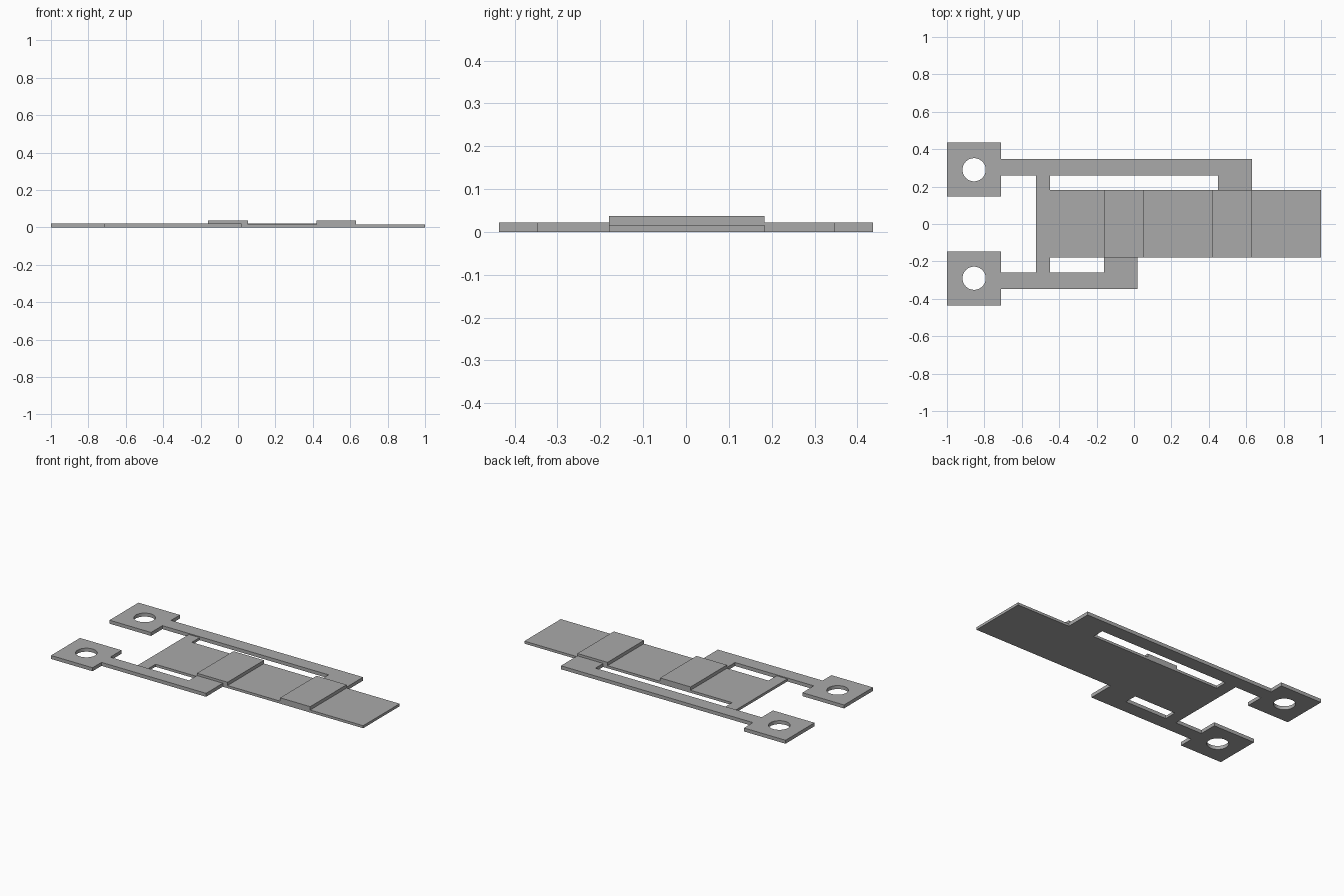
import bpy
import bmesh
from math import cos, sin, pi, radians

if "Cube" in bpy.data.objects:
    bpy.data.objects.remove(bpy.data.objects["Cube"])

grey = bpy.data.materials.new("plain_grey")
grey.use_nodes = True
colour = (0.4, 0.4, 0.4, 1)
grey.diffuse_color = colour
grey.node_tree.nodes["Principled BSDF"].inputs["Base Color"].default_value = colour

ARM_TOP, STRIP_TOP, BLOCK_TOP = 0.022, 0.016, 0.037
STRIP_FRONT, STRIP_BACK = -0.18, 0.183


def plate(name, outline, top):
    """Extrude a flat outline from the ground up to the given height."""
    bm = bmesh.new()
    face = bm.faces.new([bm.verts.new((x, y, 0)) for x, y in outline])
    up = bmesh.ops.extrude_face_region(bm, geom=[face])["geom"]
    bmesh.ops.translate(bm, vec=(0, 0, top),
                        verts=[v for v in up if isinstance(v, bmesh.types.BMVert)])
    bmesh.ops.recalc_face_normals(bm, faces=bm.faces)
    mesh = bpy.data.meshes.new(name)
    bm.to_mesh(mesh)
    bm.free()
    mesh.materials.append(grey)
    obj = bpy.data.objects.new(name, mesh)
    bpy.context.collection.objects.link(obj)
    return obj


def terminal(name, side, tab_start, tab_end, strip_edge):
    """Square pad with a round hole, long arm and the tab joining the strip."""
    pad_in, arm_in, arm_out, pad_out = (side * y for y in (0.147, 0.26, 0.347, 0.436))
    obj = plate(name, [(-1, pad_in), (-0.71, pad_in), (-0.71, arm_in),
                       (tab_start, arm_in), (tab_start, strip_edge),
                       (tab_end, strip_edge), (tab_end, arm_out),
                       (-0.71, arm_out), (-0.71, pad_out), (-1, pad_out)], ARM_TOP)
    # Round hole through the pad
    ring = [(-0.855 + 0.062 * cos(2 * pi * i / 48), side * 0.29 + 0.062 * sin(2 * pi * i / 48))
            for i in range(48)]
    cutter = plate(name + "_hole_cutter", ring, 0.1)
    cutter.location.z = -0.05
    cutter.hide_render = True
    cutter.hide_set(True)
    cut = obj.modifiers.new("hole", "BOOLEAN")
    cut.operation = "DIFFERENCE"
    cut.solver = "EXACT"
    cut.object = cutter
    # Apply the cut so the helper can go
    bpy.context.view_layer.objects.active = obj
    obj.select_set(True)
    bpy.ops.object.modifier_apply(modifier=cut.name)
    bpy.ops.object.shade_smooth_by_angle(angle=radians(30))
    obj.select_set(False)
    bpy.data.objects.remove(cutter)


terminal("back_terminal", 1, 0.45, 0.63, STRIP_BACK)
terminal("front_terminal", -1, -0.16, 0.02, STRIP_FRONT)

# Central strip with short bridges out to both arms
plate("central_strip", [(-0.525, -0.26), (-0.45, -0.26), (-0.45, STRIP_FRONT),
                        (1, STRIP_FRONT), (1, STRIP_BACK), (-0.45, STRIP_BACK),
                        (-0.45, 0.26), (-0.525, 0.26)], STRIP_TOP)

# Raised blocks across the strip
for name, start, end in (("middle_block", -0.16, 0.053), ("outer_block", 0.42, 0.63)):
    plate(name, [(start, STRIP_FRONT), (end, STRIP_FRONT),
                 (end, STRIP_BACK), (start, STRIP_BACK)], BLOCK_TOP)
